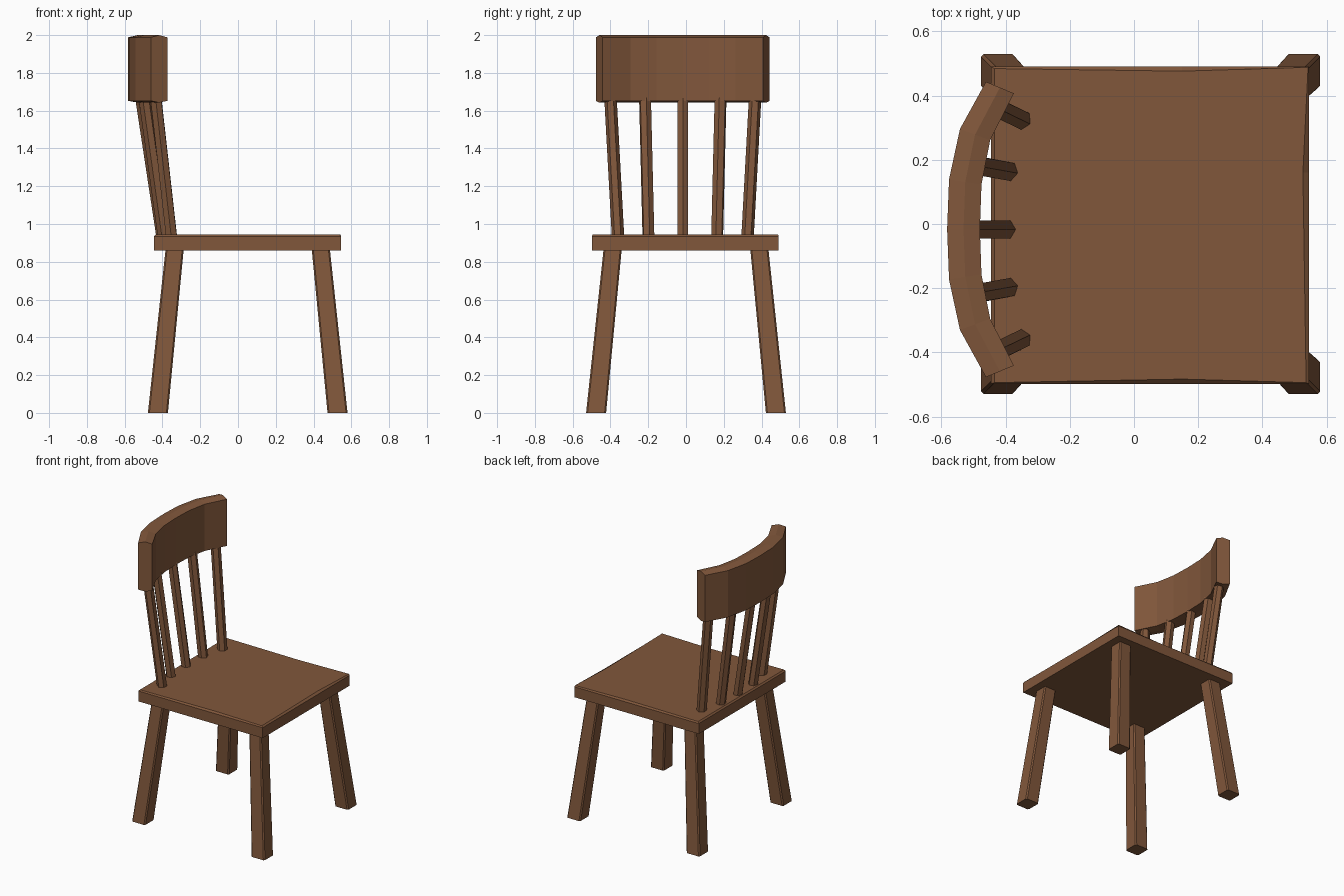
import bpy, bmesh, math
from mathutils import Vector

if "Cube" in bpy.data.objects:
    bpy.data.objects.remove(bpy.data.objects["Cube"])

wood = bpy.data.materials.new("brown wood")
wood.diffuse_color = (0.22, 0.096, 0.044, 1)
wood.use_nodes = True
wood.node_tree.nodes["Principled BSDF"].inputs["Base Color"].default_value = wood.diffuse_color


def loft(name, rings):
    """Skin a list of closed rings of points and cap both ends."""
    bm = bmesh.new()
    loops = [[bm.verts.new(p) for p in r] for r in rings]
    n = len(loops[0])
    for a, b in zip(loops, loops[1:]):
        for i in range(n):
            j = (i + 1) % n
            bm.faces.new((a[i], a[j], b[j], b[i]))
    bm.faces.new(loops[0][::-1])
    bm.faces.new(loops[-1])
    bmesh.ops.recalc_face_normals(bm, faces=bm.faces)
    me = bpy.data.meshes.new(name)
    bm.to_mesh(me)
    bm.free()
    me.materials.append(wood)
    ob = bpy.data.objects.new(name, me)
    bpy.context.collection.objects.link(ob)
    return ob


def chamfered_square(cx, cy, z, half, c=0.008):
    """Square ring with narrow chamfered corners."""
    h, k = half, half - c
    pts = [(h, -k), (h, k), (k, h), (-k, h), (-h, k), (-h, -k), (-k, -h), (k, -h)]
    return [(cx + x, cy + y, z) for x, y in pts]


# Seat: flat slab with slightly hand-worn top edges
outline = [(-0.445, -0.498), (0.15, -0.498), (0.545, -0.498), (0.545, 0.16),
           (0.545, 0.49), (0.15, 0.49), (-0.445, 0.49)]
worn = [(-0.435, -0.494), (0.15, -0.483), (0.536, -0.494), (0.526, 0.16),
        (0.542, 0.488), (0.15, 0.476), (-0.435, 0.484)]
loft("seat", [[(x, y, 0.86) for x, y in outline],
              [(x, y, 0.935) for x, y in outline],
              [(x, y, 0.945) for x, y in worn]])

# Legs: splayed square posts
for xname, foot_x, top_x in (("left", -0.424, -0.335), ("right", 0.527, 0.438)):
    for yname, s in (("front", -1), ("back", 1)):
        loft(f"{yname}_{xname}_leg",
             [chamfered_square(foot_x, s * 0.476, 0, 0.053),
              chamfered_square(top_x, s * 0.388, 0.87, 0.048)])

# Backrest spindles: six-sided rods, fanned out and leaning back
MID = -0.017
spindles = [(-0.400, 0, -0.512, 0, 0), (-0.393, 0.182, -0.495, 0.20, 12),
            (-0.352, 0.343, -0.435, 0.383, 27)]
for k, (bx, by, tx, ty, turn) in enumerate(spindles):
    for s in ((1,) if k == 0 else (1, -1)):
        def ring(x, y, z, r=0.033):
            return [(x + r * math.cos(a), MID + s * y + r * math.sin(a), z)
                    for a in (math.radians(60 * i - s * turn) for i in range(6))]
        loft(f"spindle_{k}_{'b' if s > 0 else 'a'}",
             [ring(bx, by, 0.935), ring(tx, ty, 1.67)])

# Top rail: curved board with a faint ridge along its top and bottom
back = [(-0.461, 0.46), (-0.542, 0.313), (-0.576, 0.156), (-0.582, 0)]
inner = [(-0.374, 0.424), (-0.448, 0.278), (-0.475, 0.140), (-0.480, 0)]
half = list(zip(back, inner))
stations = [(b, i, 1) for b, i in half] + [(b, i, -1) for b, i in half[-2::-1]]
rings = []
for b, i, s in stations:
    B = Vector((b[0], MID + s * b[1], 0))
    I = Vector((i[0], MID + s * i[1], 0))
    M = (B + I) / 2
    z = lambda p, h: (p.x, p.y, h)
    rings.append([z(B, 1.652), z(M, 1.643), z(I, 1.652),
                  z(I, 1.988), z(M, 2.0), z(B, 1.988)])
loft("top_rail", rings)
